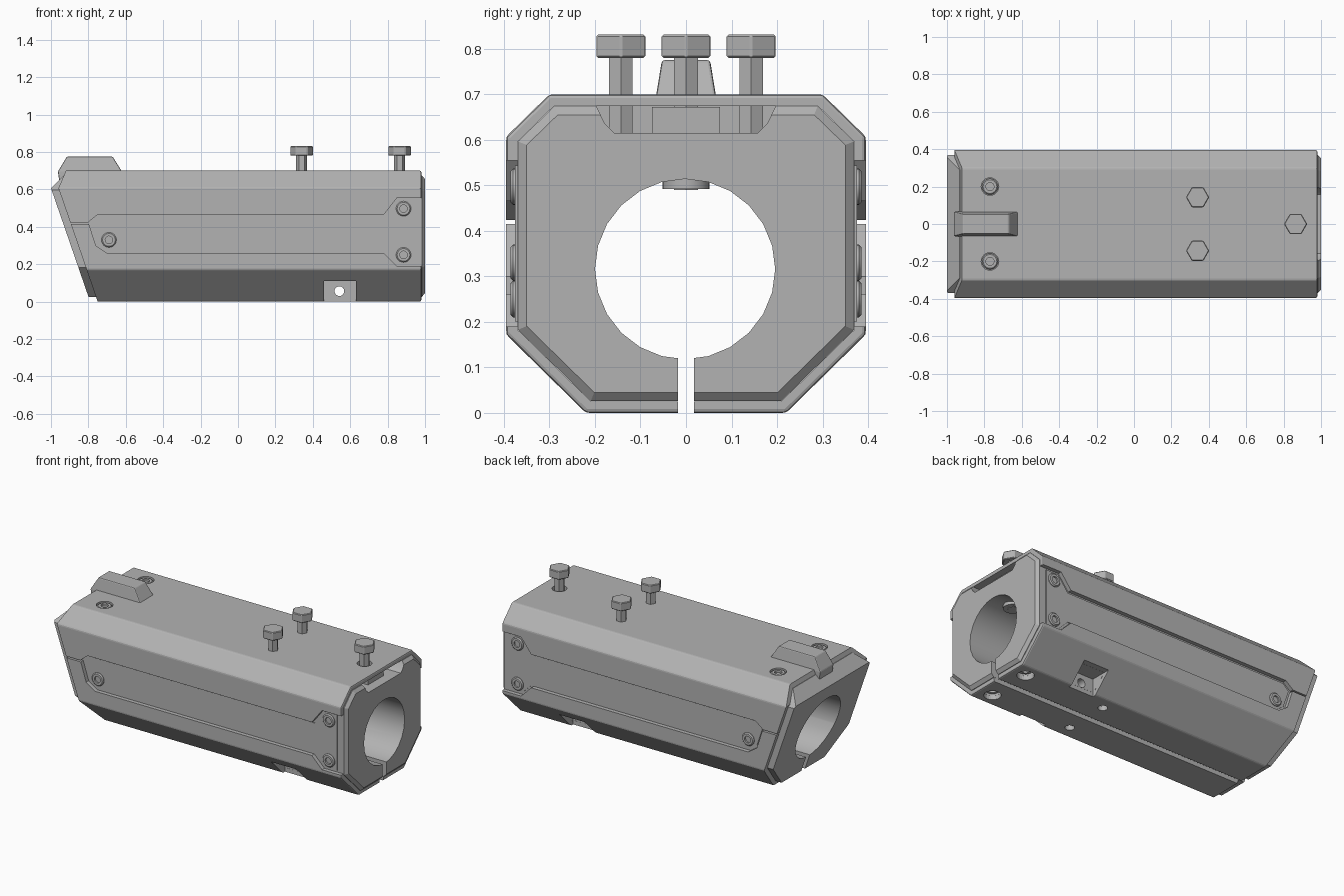
import bpy, bmesh, math

if "Cube" in bpy.data.objects:
    bpy.data.objects.remove(bpy.data.objects["Cube"])

# Dark grey finish shared by every part
grey = bpy.data.materials.new("dark_grey")
grey.diffuse_color = (.45, .45, .45, 1)
grey.use_nodes = True
grey.node_tree.nodes["Principled BSDF"].inputs["Base Color"].default_value = grey.diffuse_color


def ring(axis, pts, t):
    order = {'x': lambda u, v: (t, u, v), 'y': lambda u, v: (u, t, v), 'z': lambda u, v: (u, v, t)}[axis]
    return [order(u, v) for u, v in pts]


def loft(name, rings):
    """Closed solid through rings with equal point counts."""
    bm = bmesh.new()
    rows = [[bm.verts.new(p) for p in r] for r in rings]
    n = len(rows[0])
    for a, b in zip(rows, rows[1:]):
        for i in range(n):
            bm.faces.new((a[i], a[(i + 1) % n], b[(i + 1) % n], b[i]))
    bm.faces.new(rows[0])
    bm.faces.new(rows[-1])
    bmesh.ops.recalc_face_normals(bm, faces=bm.faces)
    me = bpy.data.meshes.new(name)
    bm.to_mesh(me)
    bm.free()
    me.materials.append(grey)
    ob = bpy.data.objects.new(name, me)
    bpy.context.collection.objects.link(ob)
    return ob


def prism(name, axis, pts, t0, t1):
    return loft(name, [ring(axis, pts, t0), ring(axis, pts, t1)])


def circle(cx, cy, r, n=24):
    return [(cx + r * math.cos(2 * math.pi * i / n), cy + r * math.sin(2 * math.pi * i / n)) for i in range(n)]


def rect(u0, u1, v0, v1):
    return [(u0, v0), (u1, v0), (u1, v1), (u0, v1)]


def octagon(d):
    half = [(.22 - .41 * d, d), (.395 - d, .172 + .41 * d), (.395 - d, .607 - .41 * d), (.30 - .41 * d, .70 - d)]
    return half + [(-y, z) for y, z in reversed(half)]


def activate(ob):
    bpy.ops.object.select_all(action='DESELECT')
    ob.select_set(True)
    bpy.context.view_layer.objects.active = ob


def bevel(ob, width, segments=2):
    activate(ob)
    m = ob.modifiers.new("bevel", 'BEVEL')
    m.width, m.segments, m.limit_method, m.angle_limit = width, segments, 'ANGLE', math.radians(25)
    bpy.ops.object.modifier_apply(modifier=m.name)


def cut(targets, cutter):
    for ob in targets:
        activate(ob)
        m = ob.modifiers.new("cut", 'BOOLEAN')
        m.operation, m.solver, m.object = 'DIFFERENCE', 'EXACT', cutter
        bpy.ops.object.modifier_apply(modifier=m.name)
    bpy.data.objects.remove(cutter)


def smooth(ob):
    activate(ob)
    bpy.ops.object.shade_smooth_by_angle(angle=math.radians(20))


def screw(name, axis, u, v, top, s, r):
    """Round socket screw; s is the outward direction along the axis."""
    prof = [(r, -.022), (r, -.006), (r * .85, 0), (r * .5, 0), (r * .5, -.012)]
    smooth(loft(name, [ring(axis, circle(u, v, q), top + s * h) for q, h in prof]))


# Outer shell and inner core
shell = prism("outer_shell", 'x', octagon(0), -1.1, .98)
bevel(shell, .008)
core = loft("inner_core", [ring('x', octagon(.026), -1.1), ring('x', octagon(.026), .983),
                           ring('x', octagon(.045), 1.0)])
cut([shell], prism("hollow", 'x', octagon(.0255), -1.2, 1.2))

# Raked left end: (x at the floor, nose, top edge) for each layer
for ob, low, nose, top in ((shell, -.716, -.96, -.898), (core, -.756, -1.0, -.857)):
    rake = [(-1.4, -.1), (low, -.1), (nose, .607), (top, .75), (-1.4, .75)]
    cut([ob], prism("rake", 'y', rake, -.6, .6))

# Bore, clamp slot and rear pocket
cut([core], prism("bore", 'x', circle(-.002, .316, .198), -1.3, 1.3))
cut([shell, core], prism("slot", 'x', rect(-.018, .018, -.1, .25), -1.3, 1.3))
cut([core], prism("pocket", 'x', [(-.158, .615), (.158, .615), (.178, .635), (.205, .69), (.205, .75),
                                  (-.205, .75), (-.205, .69), (-.178, .635)], .25, 1.2))

# Side recesses, inlaid panels, panel screws and clamp notches
recess = [(-.80, .425), (-.75, .465), (.78, .465), (.85, .555), (1.1, .555),
          (1.1, .19), (.85, .19), (.78, .26), (-.70, .26), (-.76, .30)]
panel = [(-.785, .418), (-.745, .454), (.786, .454), (.856, .544), (.94, .544),
         (.94, .201), (.856, .201), (.786, .271), (-.695, .271), (-.748, .308)]
for s, side in ((-1, "front"), (1, "back")):
    cut([shell], prism("recess", 'y', recess, s * .3705, s * .5))
    cut([shell], prism("seam", 'y', rect(-1.1, -.78, .415, .424), s * .372, s * .5))
    prism(side + "_panel", 'y', panel, s * .367, s * .376)
    for i, (x, z) in enumerate(((.885, .497), (.885, .25), (-.69, .33))):
        screw(f"{side}_panel_screw_{i}", 'y', x, z, s * .386, s, .04)
    cut([shell, core], prism("notch", 'y', rect(.46, .63, -.1, .11), s * .2, s * .5))
cut([core], prism("cross_hole", 'y', circle(.542, .056, .026), -.5, .5))

# Top and bottom screws, clearance holes
for s, side in ((-1, "front"), (1, "back")):
    cut([shell, core], prism("top_bore", 'z', circle(-.77, s * .2, .047), .672, .8))
    screw(side + "_top_screw", 'z', -.77, s * .2, .696, 1, .043)
    cut([shell, core], prism("low_bore", 'z', circle(.89, s * .14, .048), -.1, .05))
    screw(side + "_bottom_screw", 'z', .89, s * .14, .03, -1, .044)
    cut([shell, core], prism("low_hole", 'z', circle(.34, s * .14, .027), -.1, .25))

# Hex clamp bolts; only the rear one has a clearance hole
cut([shell], prism("bolt_hole", 'z', circle(.864, 0, .042), .6, .8))
for i, (x, y) in enumerate(((.34, .143), (.34, -.143), (.864, 0))):
    prism(f"bolt_shank_{i}", 'z', circle(x, y, .03, 6), .49, .79)
    bevel(prism(f"bolt_head_{i}", 'z', circle(x, y, .062, 6), .78, .831), .004, 1)
prism("bolt_nut", 'z', rect(.79, .94, -.075, .075), .61, .672)
smooth(prism("clamp_pad", 'z', circle(.864, 0, .052), .492, .54))

# Front sight block
sight = loft("sight_block", [ring('z', rect(-.955, -.64, -.066, .066), .64),
                             ring('z', rect(-.963, -.62, -.066, .066), .695),
                             ring('z', rect(-.915, -.67, -.053, .053), .775)])
bevel(sight, .006)

smooth(core)
